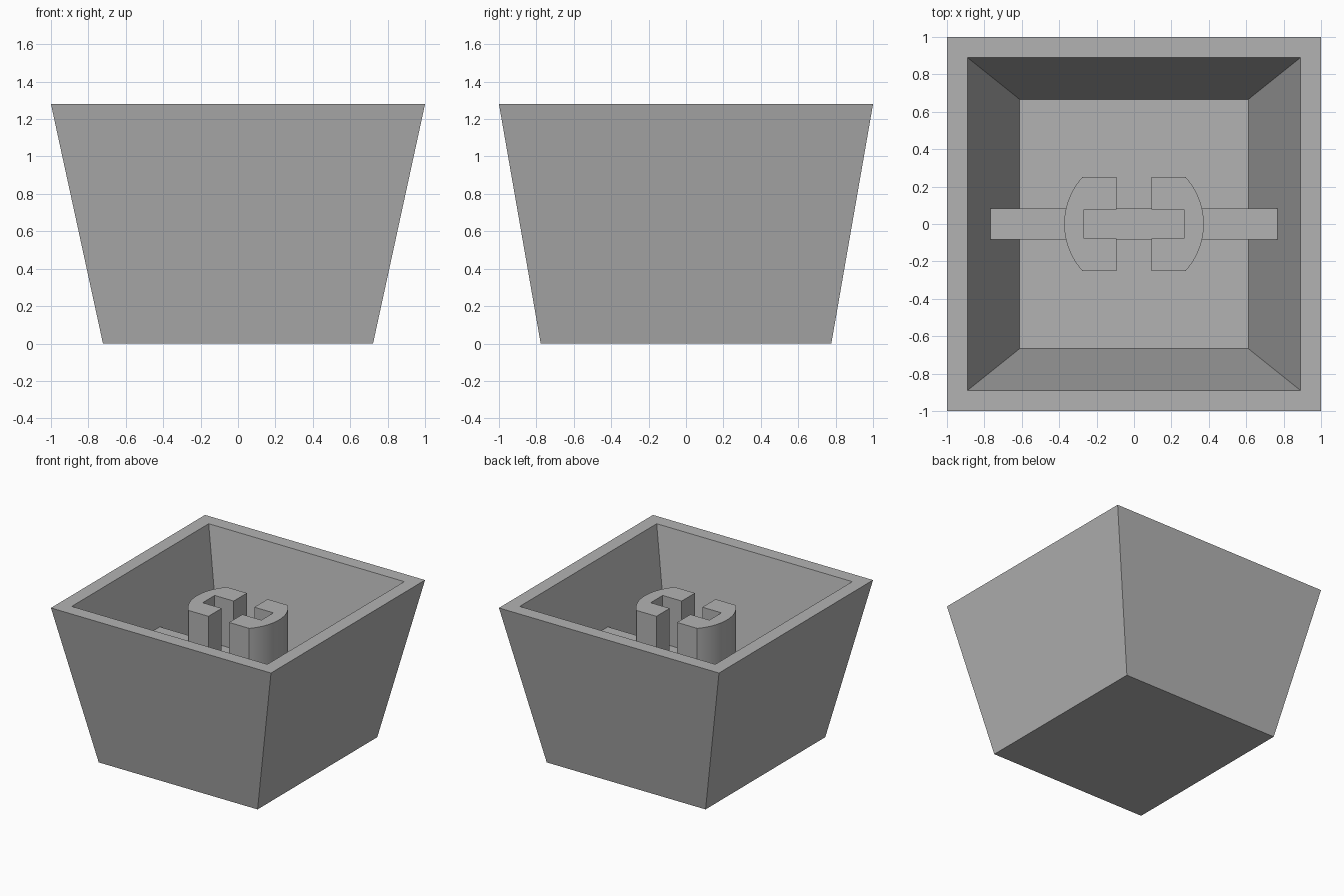
import bpy, bmesh, math

cube = bpy.data.objects.get("Cube")
if cube:
    bpy.data.objects.remove(cube, do_unlink=True)

grey = bpy.data.materials.new("mid_grey")
grey.use_nodes = True
colour = (0.45, 0.45, 0.45, 1)
grey.diffuse_color = colour
bsdf = next(n for n in grey.node_tree.nodes if n.type == 'BSDF_PRINCIPLED')
bsdf.inputs["Base Color"].default_value = colour

WALL = 0.111       # wall and floor thickness
HEIGHT = 1.28
SLOT_Y = 0.078


def rectangle(half_x, half_y, z):
    return [(sx * half_x, sy * half_y, z)
            for sx, sy in ((-1, -1), (1, -1), (1, 1), (-1, 1))]


def loft(name, loops, smooth=False):
    """Skin a stack of matching closed loops and cap both ends."""
    bm = bmesh.new()
    rings = [[bm.verts.new(p) for p in loop] for loop in loops]
    for low, high in zip(rings, rings[1:]):
        for i in range(len(low)):
            j = (i + 1) % len(low)
            bm.faces.new((low[i], low[j], high[j], high[i]))
    bm.faces.new(rings[0][::-1])
    bm.faces.new(rings[-1])
    bmesh.ops.recalc_face_normals(bm, faces=bm.faces)
    mesh = bpy.data.meshes.new(name)
    bm.to_mesh(mesh)
    bm.free()
    mesh.materials.append(grey)
    obj = bpy.data.objects.new(name, mesh)
    bpy.context.collection.objects.link(obj)
    if smooth:
        bpy.ops.object.select_all(action='DESELECT')
        obj.select_set(True)
        bpy.context.view_layer.objects.active = obj
        bpy.ops.object.shade_smooth_by_angle(angle=math.radians(30))
    return obj


# Tapered hollow shell: outside, rim, inside walls and floor
loft("tapered_shell", [
    rectangle(0.722, 0.777, 0),
    rectangle(1, 1, HEIGHT),
    rectangle(1 - WALL, 1 - WALL, HEIGHT),
    rectangle(0.722 - WALL, 0.777 - WALL, WALL),
])

# Cross rib, with ends buried in the sloping walls
loft("cross_rib", [
    rectangle(0.65, 0.083, WALL - 0.03),
    rectangle(0.81, 0.083, 0.773),
])

# Pair of round-backed clips around a central slot
RADIUS, HALF_Y, GAP, SLOT_X = 0.373, 0.25, 0.094, 0.267
sweep = math.asin(HALF_Y / RADIUS)
arc = [sweep * (2 * i / 32 - 1) for i in range(33)]
outline = [(RADIUS * math.cos(a), RADIUS * math.sin(a)) for a in arc]
outline += [(GAP, HALF_Y), (GAP, SLOT_Y), (SLOT_X, SLOT_Y),
            (SLOT_X, -SLOT_Y), (GAP, -SLOT_Y), (GAP, -HALF_Y)]
for name, side in (("left_clip", 1), ("right_clip", -1)):
    loft(name, [[(side * x, y, z) for x, y in outline]
                for z in (WALL - 0.03, 1.167)], smooth=True)
